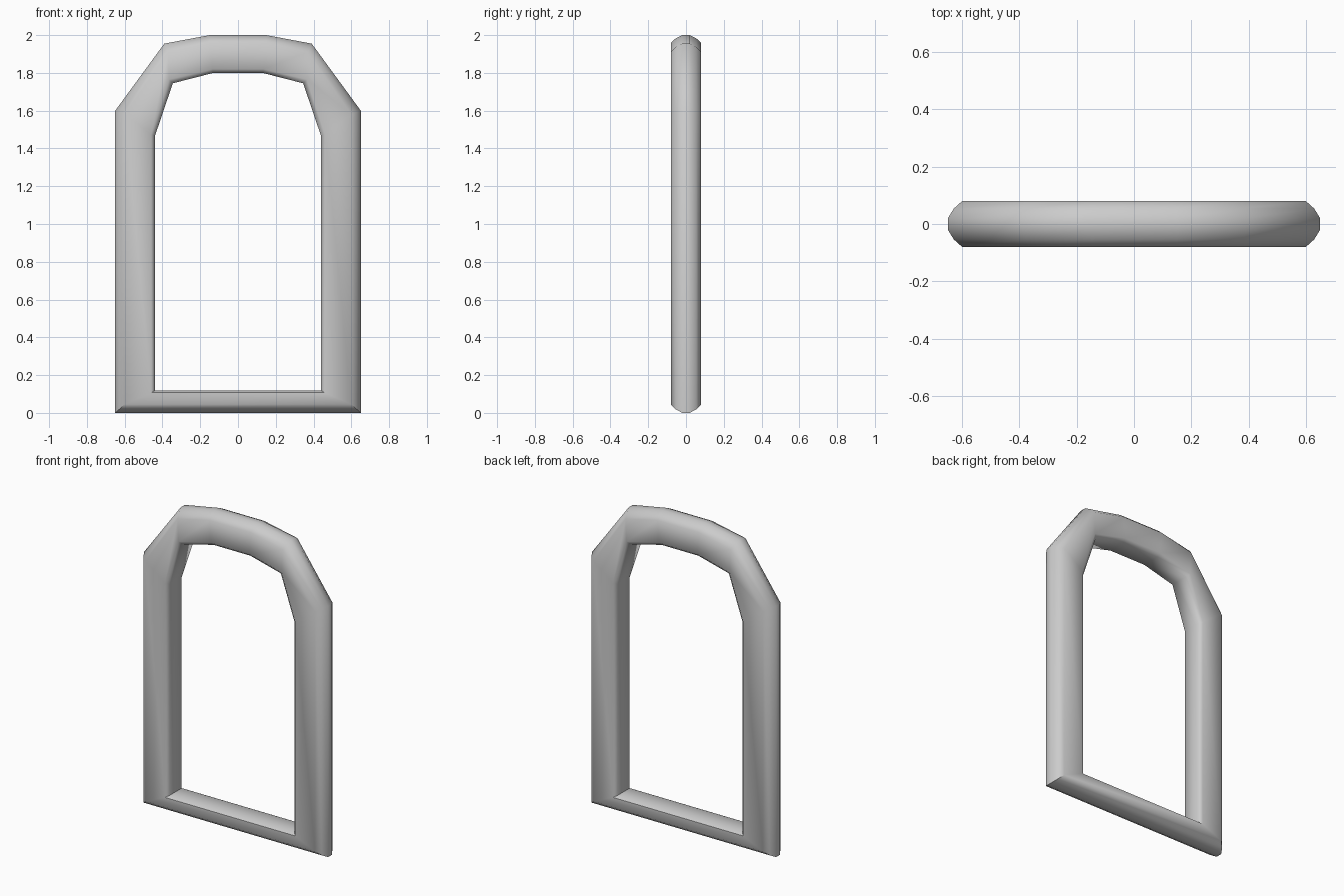
import bpy, bmesh, math

if "Cube" in bpy.data.objects:
    bpy.data.objects.remove(bpy.data.objects["Cube"])

# Right-hand half outlines (x, z), bottom to top: rim, shoulder, inner face edge, opening
rim = [(0.65, 0.0), (0.65, 1.6), (0.39, 1.955), (0.15, 2.0)]
shoulder = [(0.60, 0.045), (0.60, 1.58), (0.37, 1.91), (0.145, 1.96)]
face_in = [(0.46, 0.107), (0.46, 1.475), (0.365, 1.765), (0.135, 1.82)]
opening = [(0.44, 0.118), (0.44, 1.465), (0.345, 1.745), (0.13, 1.80)]


def blend(a, b, t):
    return [(p[0] + (q[0] - p[0]) * t, p[1] + (q[1] - p[1]) * t) for p, q in zip(a, b)]


def closed_ring(bm, half, y):
    pts = half + [(-x, z) for x, z in reversed(half)]
    return [bm.verts.new((x, y, z)) for x, z in pts]


# Cross-section: front half, then mirrored to the back
section = [(rim, 0.02), (blend(rim, shoulder, 0.42), 0.054), (shoulder, 0.08),
           (face_in, 0.08), (opening, 0.06)]
loops = [(h, -y) for h, y in section] + [(h, y) for h, y in reversed(section)]

# Arched frame
bm = bmesh.new()
rings = [closed_ring(bm, h, y) for h, y in loops]
for i, a in enumerate(rings):
    b = rings[(i + 1) % len(rings)]
    for j in range(len(a)):
        k = (j + 1) % len(a)
        bm.faces.new((a[j], a[k], b[k], b[j]))
bmesh.ops.recalc_face_normals(bm, faces=bm.faces)
mesh = bpy.data.meshes.new("arched_frame")
bm.to_mesh(mesh)
bm.free()
frame = bpy.data.objects.new("arched_frame", mesh)
bpy.context.collection.objects.link(frame)
bpy.context.view_layer.objects.active = frame
frame.select_set(True)
bpy.ops.object.shade_smooth_by_angle(angle=math.radians(50))
